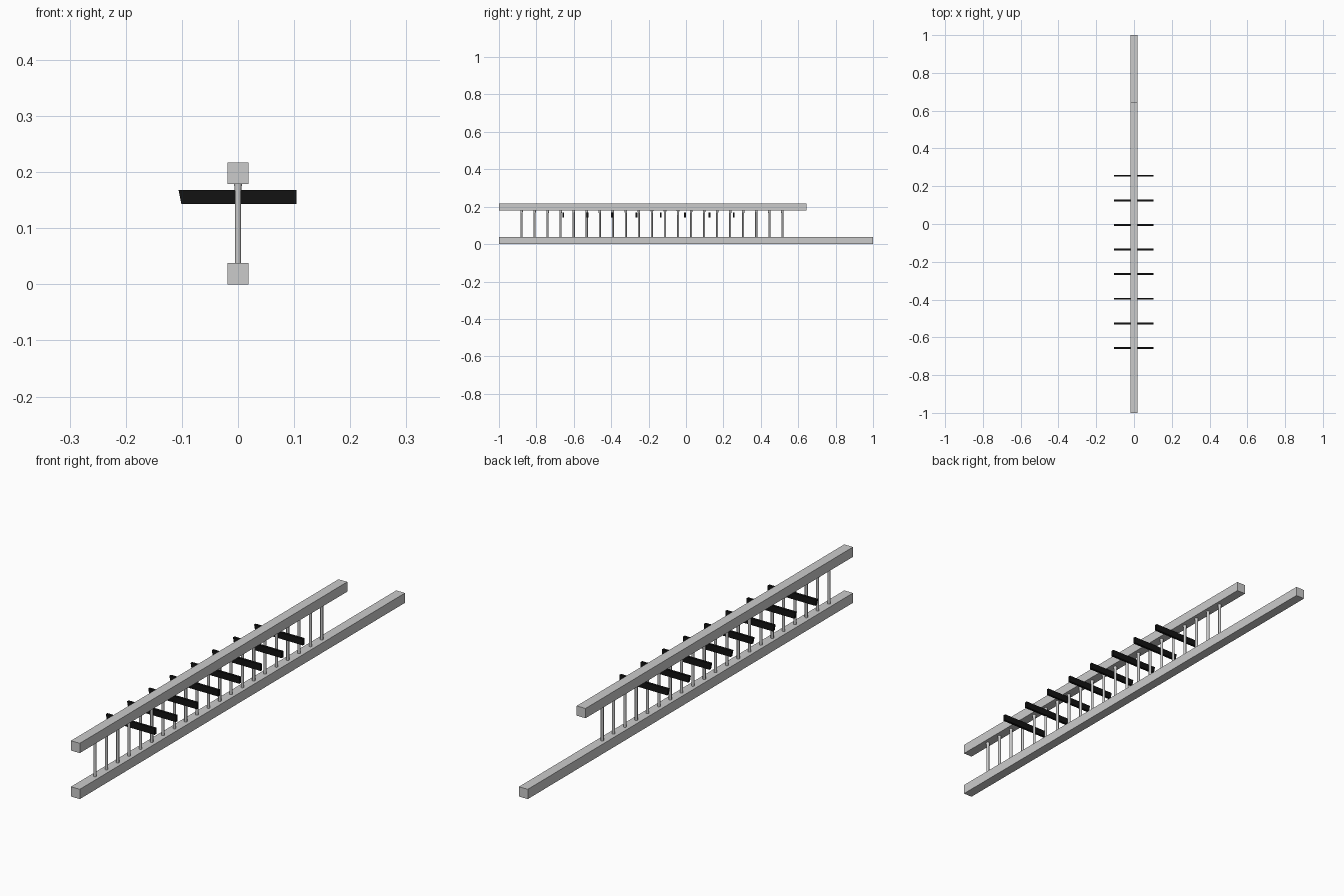
import bpy, bmesh

if "Cube" in bpy.data.objects:
    bpy.data.objects.remove(bpy.data.objects["Cube"])

black = bpy.data.materials.new("black")
black.diffuse_color = (0.006, 0.006, 0.006, 1)
black.use_nodes = True
black.node_tree.nodes["Principled BSDF"].inputs["Base Color"].default_value = black.diffuse_color


def make(name, bm, mat=None):
    bmesh.ops.recalc_face_normals(bm, faces=bm.faces[:])
    me = bpy.data.meshes.new(name)
    bm.to_mesh(me)
    bm.free()
    ob = bpy.data.objects.new(name, me)
    bpy.context.collection.objects.link(ob)
    if mat:
        me.materials.append(mat)
    return ob


def box(name, x0, x1, y0, y1, z0, z1, mat=None, skew=0):
    bm = bmesh.new()
    bmesh.ops.create_cube(bm, size=1)
    for v in bm.verts:
        left, top = v.co.x < 0, v.co.z > 0
        v.co.x = x0 + (skew if left and not top else 0) if left else x1
        v.co.y = y0 if v.co.y < 0 else y1
        v.co.z = z1 if top else z0
    return make(name, bm, mat)


def spindle(name, y):
    # slim round post with a slight flare under the top rail
    bm = bmesh.new()
    rings = []
    for z, r in ((0.03, 0.0055), (0.165, 0.0055), (0.18, 0.0072), (0.185, 0.0072)):
        rings.append(bmesh.ops.create_circle(bm, segments=12, radius=r)["verts"])
        for v in rings[-1]:
            v.co.y += y
            v.co.z = z
    for a, b in zip(rings, rings[1:]):
        for i in range(12):
            j = (i + 1) % 12
            bm.faces.new((a[i], a[j], b[j], b[i]))
    bm.faces.new(rings[0])
    bm.faces.new(rings[-1])
    ob = make(name, bm)
    for p in ob.data.polygons:
        p.use_smooth = len(p.vertices) == 4


# Long rails
box("bottom_rail", -0.019, 0.019, -1, 1, 0, 0.038)
box("top_rail", -0.019, 0.019, -1, 0.645, 0.179, 0.217)

# Row of upright posts
for i in range(21):
    spindle("spindle_%02d" % i, -0.879 + i * 0.0697)

# Black cross slats, left end cut at a slant
for i in range(8):
    y = -0.656 + i * 0.1302
    box("cross_slat_%d" % i, -0.106, 0.104, y - 0.005, y + 0.005, 0.143, 0.168, black, skew=0.005)
